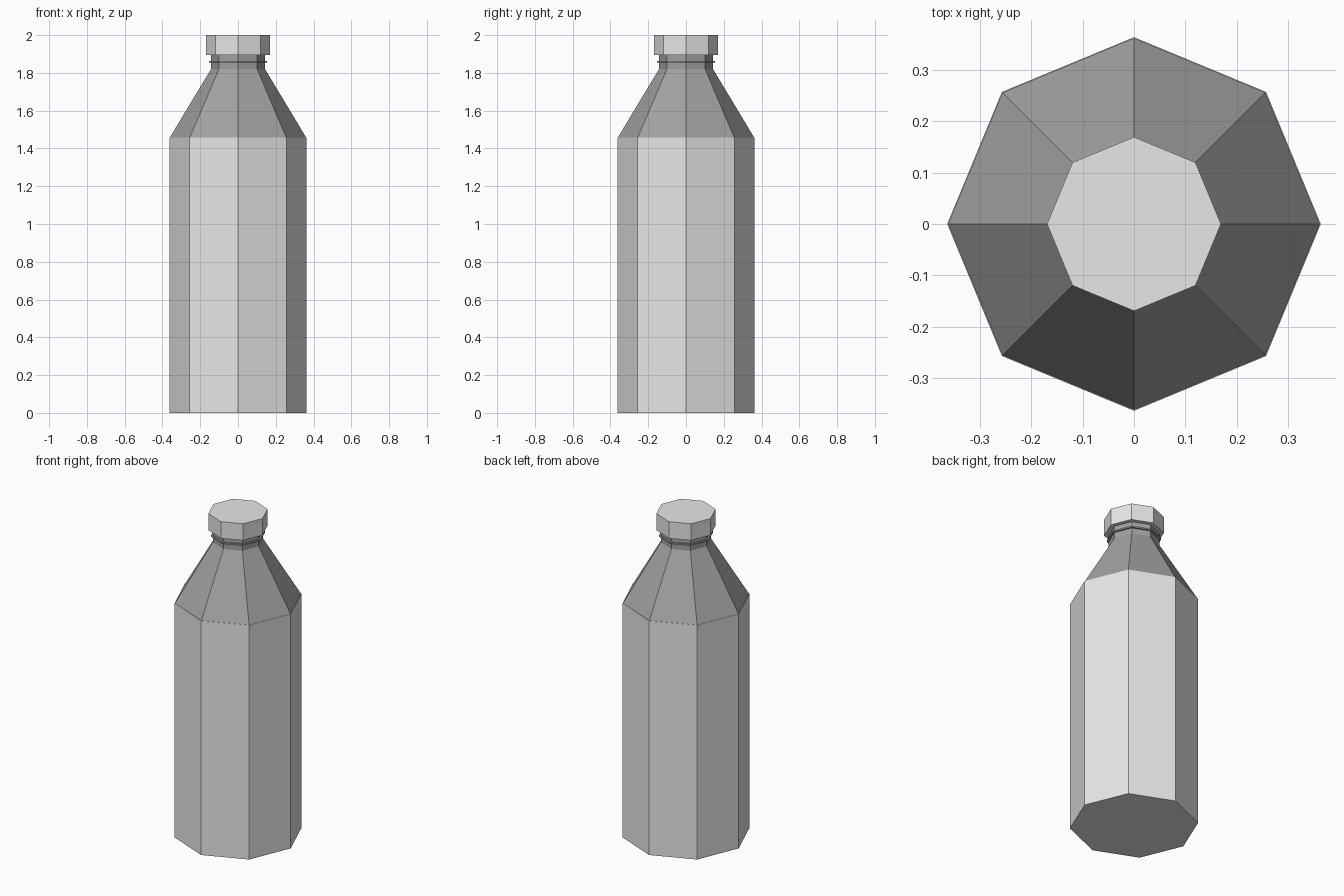
import bpy, bmesh, math

if "Cube" in bpy.data.objects:
    bpy.data.objects.remove(bpy.data.objects["Cube"])

SIDES = 8

def material(name, v):
    m = bpy.data.materials.new(name)
    m.diffuse_color = (v, v, v, 1)
    m.use_nodes = True
    m.node_tree.nodes["Principled BSDF"].inputs["Base Color"].default_value = m.diffuse_color
    return m

light = material("light grey", 0.8)
dark = material("medium grey", 0.36)

def lathe(name, profile, mat):
    """Closed octagonal solid from (radius, height) points, bottom to top."""
    bm = bmesh.new()
    rings = []
    for r, z in profile:
        rings.append([bm.verts.new((r * math.cos(i * math.tau / SIDES),
                                    r * math.sin(i * math.tau / SIDES), z))
                      for i in range(SIDES)])
    for a, b in zip(rings, rings[1:]):
        for i in range(SIDES):
            j = (i + 1) % SIDES
            bm.faces.new((a[i], a[j], b[j], b[i]))
    bm.faces.new(rings[0][::-1])
    bm.faces.new(rings[-1])
    me = bpy.data.meshes.new(name)
    bm.to_mesh(me)
    bm.free()
    me.materials.append(mat)
    ob = bpy.data.objects.new(name, me)
    bpy.context.collection.objects.link(ob)
    return ob

# Straight body
lathe("body", [(0.363, 0), (0.363, 1.458)], light)
# Sloping shoulder and neck
lathe("shoulder_and_neck", [(0.361, 1.458), (0.143, 1.82), (0.143, 1.897)], dark)
# Thin collar around the neck
lathe("neck_ring", [(0.154, 1.855), (0.154, 1.864)], dark)
# Screw cap
lathe("cap", [(0.169, 1.896), (0.169, 2.0)], light)
